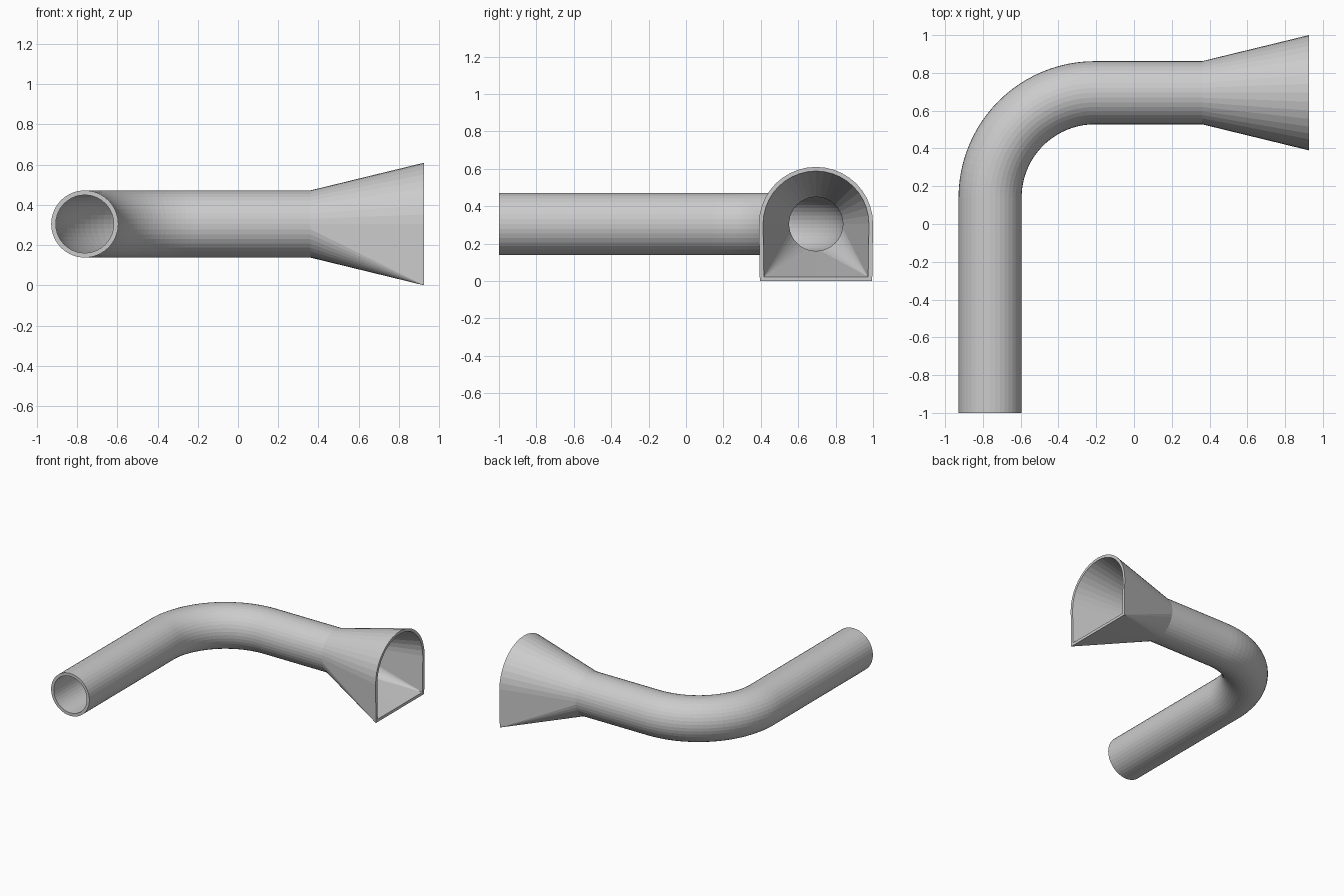
import bpy, bmesh
from math import sin, cos, pi

if "Cube" in bpy.data.objects:
    bpy.data.objects.remove(bpy.data.objects["Cube"])

SIDES, BEND_STEPS = 40, 24
ZC = 0.305                 # height of pipe axis
XC, YC, BEND = -0.762, 0.695, 0.555
BX, BY = XC + BEND, YC - BEND   # bend centre


def circle(r):
    return [(r * cos(2 * pi * i / SIDES), r * sin(2 * pi * i / SIDES)) for i in range(SIDES)]


def arch(r):
    # round top, lower quarters gathered into two square corners
    pts = []
    for i in range(SIDES):
        c, s = cos(2 * pi * i / SIDES), sin(2 * pi * i / SIDES)
        if s < -1e-6 and abs(c) > 1e-6:
            pts.append((r * 0.985 if c > 0 else -r * 0.985, -r))
        else:
            pts.append((r * c, r * s))
    return pts


# path stations: x, y and the sideways direction
pipe = [(XC, -1.0, -1, 0)]
for k in range(BEND_STEPS + 1):
    a = pi / 2 * k / BEND_STEPS
    pipe.append((BX - BEND * cos(a), BY + BEND * sin(a), -cos(a), sin(a)))
pipe.append((0.36, YC, 0, 1))
mouth = (0.926, YC, 0, 1)

bm = bmesh.new()


def ring(station, profile):
    x, y, sx, sy = station
    return [bm.verts.new((x + u * sx, y + u * sy, ZC + v)) for u, v in profile]


# outer skin out to the mouth, then inner skin back to the start
rings = [ring(s, circle(0.167)) for s in pipe]
rings.append(ring(mouth, arch(0.305)))
rings.append(ring(mouth, arch(0.283)))
rings += [ring(s, circle(0.144)) for s in reversed(pipe)]

for n, a in enumerate(rings):
    b = rings[(n + 1) % len(rings)]
    for i in range(SIDES):
        j = (i + 1) % SIDES
        bm.faces.new((a[i], a[j], b[j], b[i]))

bmesh.ops.remove_doubles(bm, verts=bm.verts[:], dist=1e-5)
bmesh.ops.recalc_face_normals(bm, faces=bm.faces[:])
mesh = bpy.data.meshes.new("elbow_pipe_with_arched_mouth")
bm.to_mesh(mesh)
bm.free()
obj = bpy.data.objects.new("elbow_pipe_with_arched_mouth", mesh)
bpy.context.collection.objects.link(obj)
